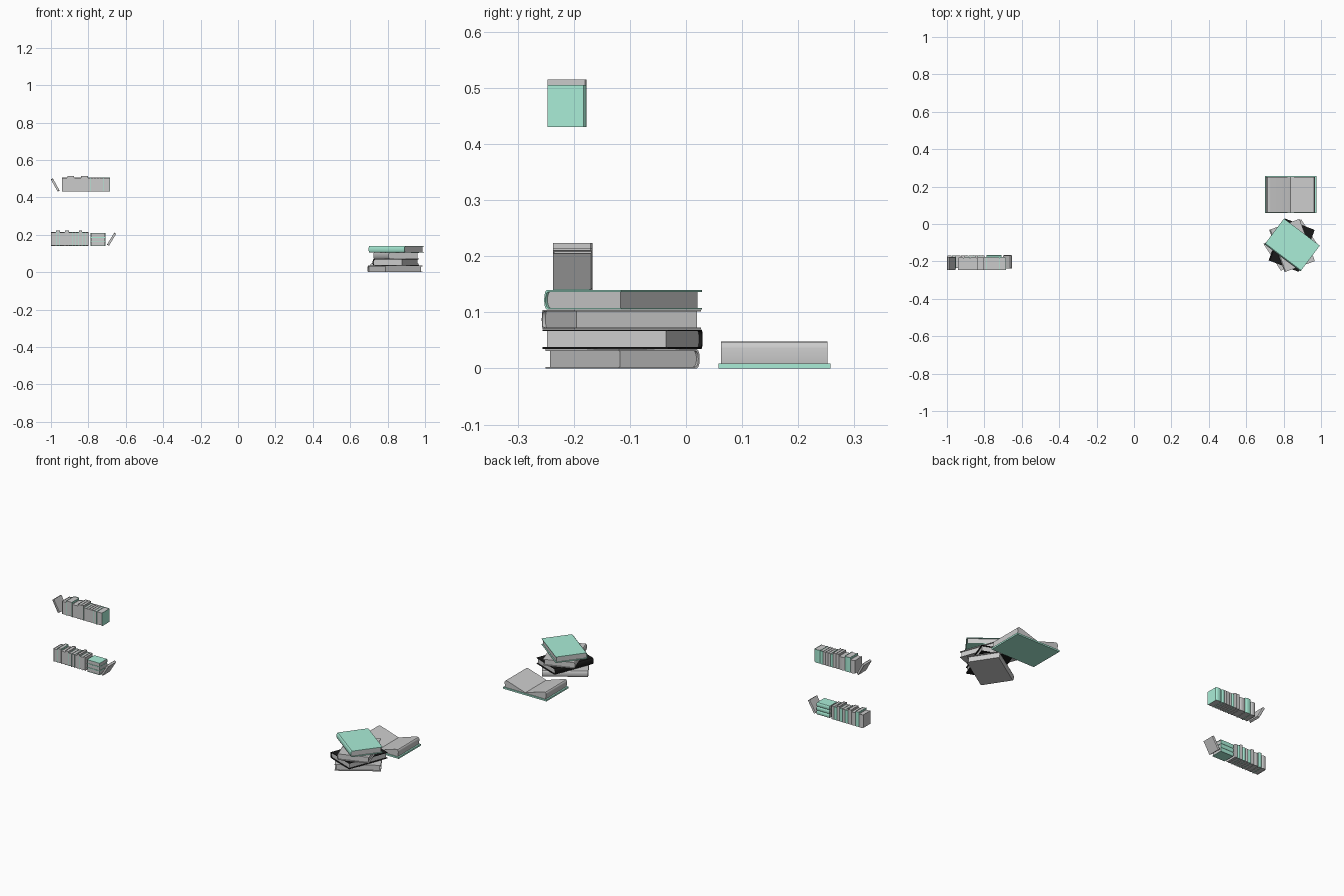
import bpy, bmesh
from math import radians, sin, cos, pi
from mathutils import Matrix, Vector

if "Cube" in bpy.data.objects:
    bpy.data.objects.remove(bpy.data.objects["Cube"])


def mat(name, rgb):
    m = bpy.data.materials.new(name)
    m.diffuse_color = (*rgb, 1)
    m.use_nodes = True
    m.node_tree.nodes["Principled BSDF"].inputs["Base Color"].default_value = m.diffuse_color
    return m


GREEN = mat("green_cover", (0.4, 0.85, 0.68))
BLACK = mat("black_cover", (0.01, 0.01, 0.01))
LIGHT = mat("light_cover", (0.9, 0.9, 0.9))


def extrude(name, profile, length, matrix, material=None):
    """Extrude a profile given in local (y, z) along local x, centred."""
    bm = bmesh.new()
    face = bm.faces.new([bm.verts.new((-length / 2, y, z)) for y, z in profile])
    res = bmesh.ops.extrude_face_region(bm, geom=[face])
    verts = [g for g in res["geom"] if isinstance(g, bmesh.types.BMVert)]
    bmesh.ops.translate(bm, verts=verts, vec=(length, 0, 0))
    bmesh.ops.recalc_face_normals(bm, faces=bm.faces)
    me = bpy.data.meshes.new(name)
    bm.to_mesh(me)
    bm.free()
    ob = bpy.data.objects.new(name, me)
    bpy.context.collection.objects.link(ob)
    ob.matrix_world = matrix
    if material:
        me.materials.append(material)
    return ob


def book(name, length, width, thick, matrix, material=None, board=0.003, inset=0.006):
    """Closed book: C-shaped cover with rounded spine at +y, plus page block."""
    h, w = thick / 2, width / 2
    bulge = min(0.006, thick * 0.18)
    s = w - bulge

    def arc(half, b, y0):
        return [(y0 + b * cos(t), half * sin(t))
                for t in [pi / 2 - pi * i / 6 for i in range(7)]]
    outer = [(-w, h)] + arc(h, bulge, s) + [(-w, -h)]
    inner = arc(h - board, bulge, s - board)
    inner = [(-w, -h + board)] + inner[::-1] + [(-w, h - board)]
    extrude(name + "_cover", outer + inner, length, matrix, material)
    # page block between the boards
    block = [(-w + inset, h - board)] + arc(h - board, bulge, s - board) + [(-w + inset, -h + board)]
    extrude(name + "_pages", block, length - 2 * inset, matrix)


def place(x, y, z, axis="Z", deg=0.0):
    return Matrix.Translation((x, y, z)) @ Matrix.Rotation(radians(deg), 4, axis)


# Pile of four large books, each turned differently
pile = [(0.84, -0.113, 33, LIGHT), (0.843, -0.113, 69, BLACK),
        (0.845, -0.115, 110, LIGHT), (0.846, -0.112, 143, GREEN)]
for i, (x, y, deg, m) in enumerate(pile):
    book(f"pile_book_{i}", 0.24, 0.172, 0.0345, place(x, y, 0.0173 + i * 0.035, "Z", deg), m)

# Open book: flat cover and V-shaped pages with rounded outer edges
open_at = place(0.838, 0.1575, 0, "Z", 90)
extrude("open_book_cover", [(-0.137, 0), (0.137, 0), (0.137, 0.009), (-0.137, 0.009)],
        0.2, open_at, GREEN)
half = [(0.128, 0.009), (0.131, 0.036), (0.129, 0.043), (0.125, 0.047), (0.119, 0.048),
        (0.108, 0.046)]
extrude("open_book_pages", half + [(0, 0.0115)] + [(-y, z) for y, z in half[::-1]],
        0.19, open_at)


def upright_row(name, x, y, z, items):
    """Upright books side by side from x, spines facing the back."""
    for i, (t, height, m) in enumerate(items):
        book(f"{name}_{i}", height, 0.07, t, place(x + t / 2, y, z + height / 2, "Y", -90),
             m, 0.0015, 0.002)
        x += t


def leaning(name, x, y, z, lean, m):
    book(name, 0.075, 0.07, 0.012, place(x, y, z, "Y", -90 + lean), m, 0.0015, 0.002)


G, L, N = GREEN, LIGHT, None
# Upper shelf row
upright_row("upper_book", -0.94, -0.212, 0.43, [
    (0.028, 0.075, L), (0.036, 0.085, G), (0.037, 0.075, L), (0.018, 0.085, L),
    (0.018, 0.085, N), (0.016, 0.075, G), (0.016, 0.075, L), (0.016, 0.075, N),
    (0.016, 0.075, L), (0.018, 0.075, G), (0.036, 0.075, G)])
leaning("upper_leaning_book", -0.977, -0.212, 0.466, -29, L)

# Lower shelf row
upright_row("lower_book", -1.0, -0.202, 0.14, [
    (0.027, 0.075, L), (0.021, 0.084, G), (0.027, 0.075, L), (0.021, 0.084, N),
    (0.018, 0.075, G), (0.018, 0.075, L), (0.018, 0.075, G), (0.016, 0.084, L),
    (0.018, 0.075, G), (0.016, 0.075, L)])
# Small lying stack and leaning book
for i in range(3):
    book(f"lower_stack_book_{i}", 0.08, 0.07, 0.0225,
         place(-0.748, -0.202, 0.1515 + i * 0.0227), G, 0.002, 0.002)
leaning("lower_leaning_book", -0.676, -0.202, 0.176, 31, L)

# Smooth the rounded spines, keep edges sharp
bpy.ops.object.select_all(action="SELECT")
bpy.context.view_layer.objects.active = bpy.context.selected_objects[0]
bpy.ops.object.shade_smooth_by_angle(angle=radians(35))
